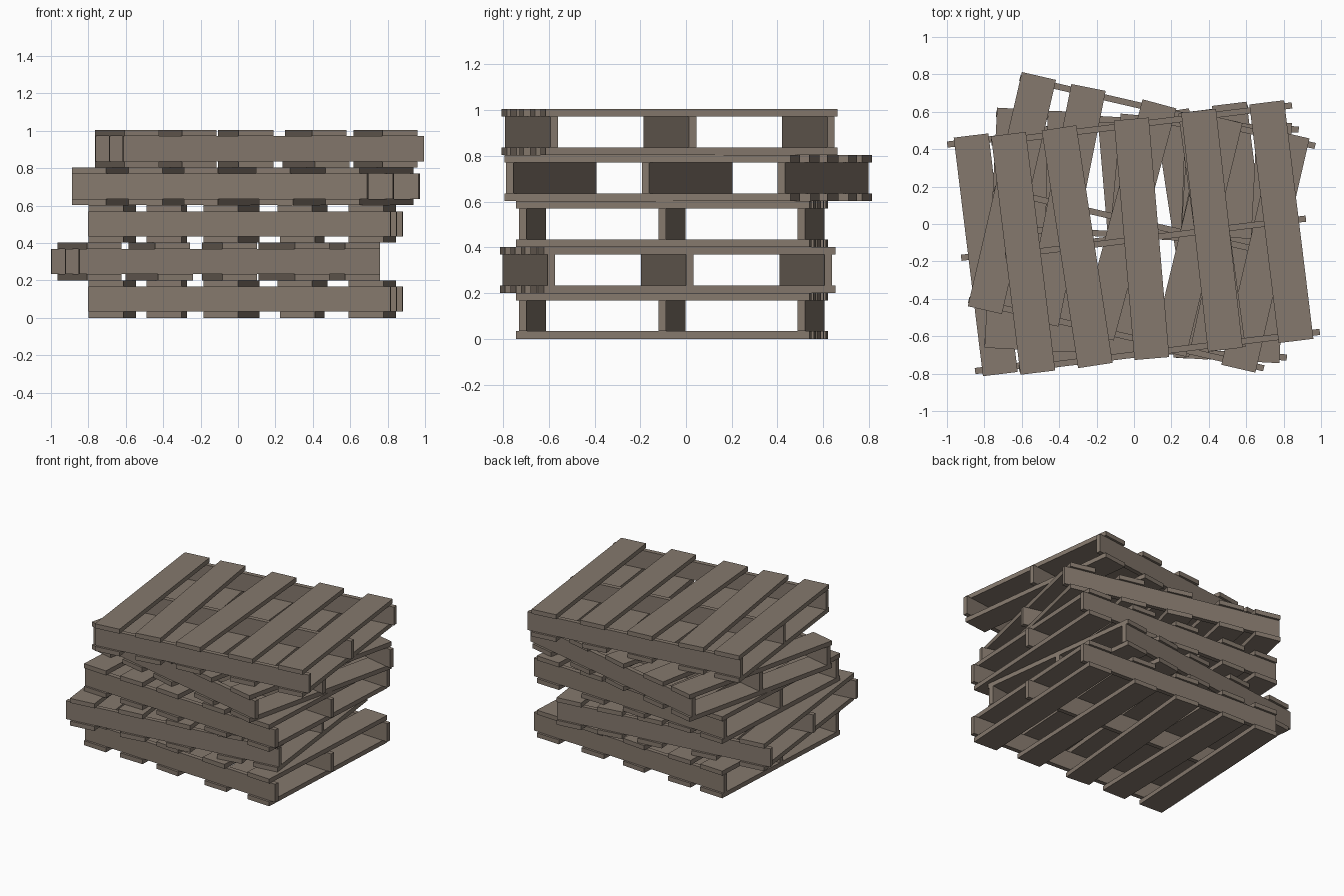
import bpy, bmesh, math
from mathutils import Matrix

if "Cube" in bpy.data.objects:
    bpy.data.objects.remove(bpy.data.objects["Cube"])

wood = bpy.data.materials.new("weathered_wood")
wood.diffuse_color = (0.235, 0.19, 0.153, 1)
wood.use_nodes = True
wood.node_tree.nodes["Principled BSDF"].inputs["Base Color"].default_value = wood.diffuse_color

LENGTH, BOARD_LEN, BOARD_W, PITCH, THICK = 1.62, 1.285, 0.187, 0.201, 0.033
# slat position along the pallet, skew in degrees for top and bottom
SLATS = [(-0.713, 0, 0), (-0.422, 1.7, 1.7), (-0.075, -2.1, -2.1),
         (0.304, -0.6, 0.8), (0.678, 0, 0)]


def box(name, size, local, skew, frame):
    """One plank, placed in the frame of its pallet."""
    bm = bmesh.new()
    bmesh.ops.create_cube(bm, size=1, matrix=Matrix.Diagonal((*size, 1)))
    me = bpy.data.meshes.new(name)
    bm.to_mesh(me)
    bm.free()
    me.materials.append(wood)
    ob = bpy.data.objects.new(name, me)
    ob.matrix_world = frame @ Matrix.Translation(local) @ Matrix.Rotation(math.radians(skew), 4, 'Z')
    bpy.context.collection.objects.link(ob)


def pallet(n, x, y, angle):
    frame = Matrix.Translation((x, y, n * PITCH)) @ Matrix.Rotation(math.radians(angle), 4, 'Z')
    # three long rails on edge
    for i, ry in enumerate((-0.61, 0, 0.61)):
        box(f"pallet_{n + 1}_rail_{i + 1}", (LENGTH, THICK, PITCH - 2 * THICK),
            (0, ry, PITCH / 2), 0, frame)
    # five slats above and below
    for i, (sx, top, bottom) in enumerate(SLATS):
        size = (BOARD_W, BOARD_LEN, THICK)
        box(f"pallet_{n + 1}_top_slat_{i + 1}", size, (sx, 0, PITCH - THICK / 2), top, frame)
        box(f"pallet_{n + 1}_bottom_slat_{i + 1}", size, (sx, 0, THICK / 2), bottom, frame)


# stack from the ground up, each turned differently
for n, (x, y, a) in enumerate([(0.04, -0.062, -3), (-0.12, -0.082, 187), (0.04, -0.062, -3),
                               (0.042, 0.005, -13), (0.115, -0.07, 7)]):
    pallet(n, x, y, a)
